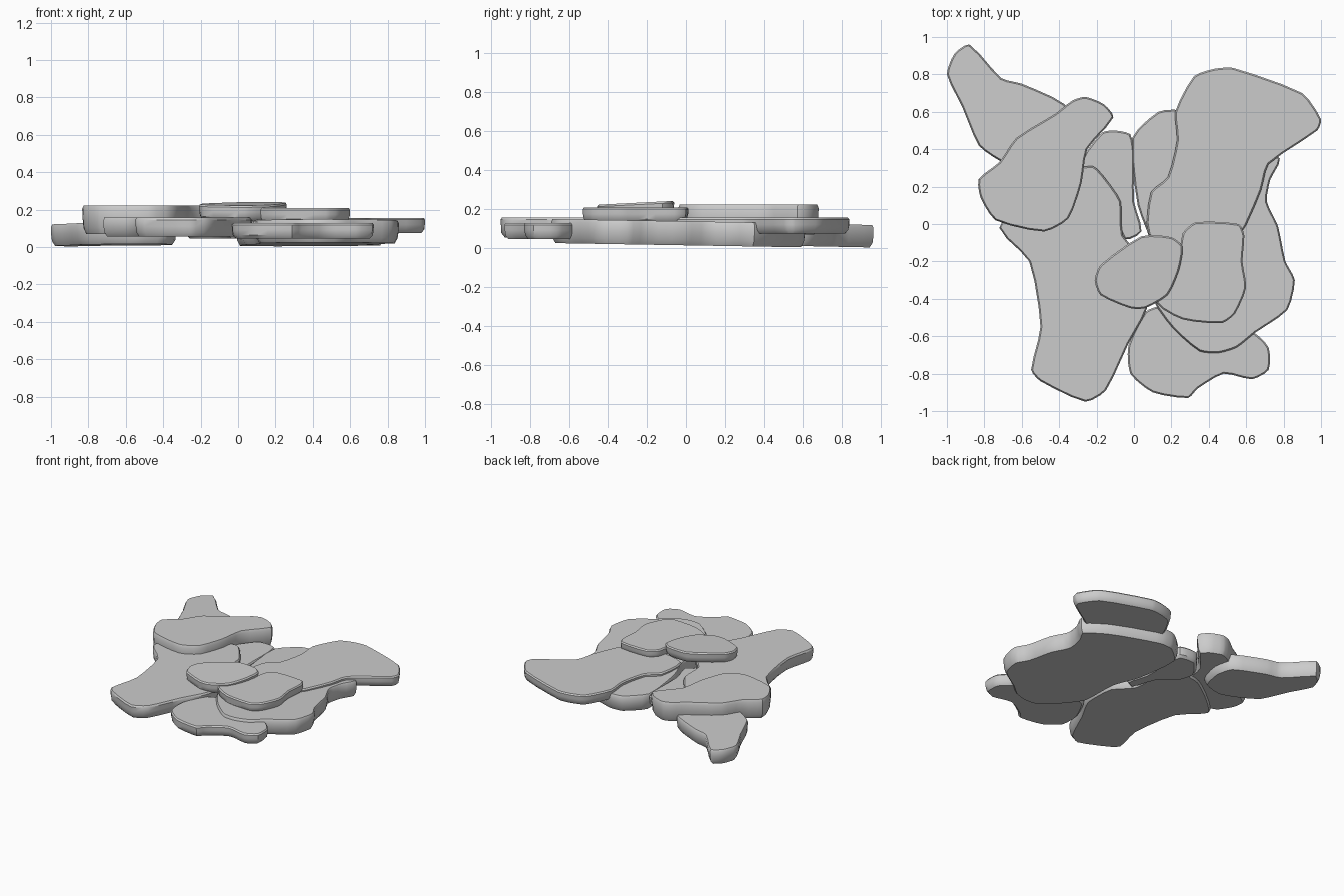
import bpy, bmesh, random
from mathutils import Vector

if "Cube" in bpy.data.objects:
    bpy.data.objects.remove(bpy.data.objects["Cube"])
random.seed(4)


def smooth_outline(pts, n=3):
    # gentle closed spline through the outline points
    p = [Vector(q) for q in pts]
    out = []
    for i in range(len(p)):
        a, b, c, d = (p[(i + k) % len(p)] for k in (-1, 0, 1, 2))
        m = (c - b).length
        ta = (c - a).normalized() * m * 0.6
        tb = (d - b).normalized() * m * 0.6
        for k in range(n):
            t = k / n
            h = t * t * (3 - 2 * t)
            out.append(b * (1 - h) + c * h + ta * (t - 2 * t**2 + t**3) + tb * (t**3 - t**2))
    return out


def slab(name, pts, z0, z1, slope_x=0.0, slope_y=0.0):
    line = smooth_outline(pts)
    n = len(line)
    area = sum(line[i - 1].cross(line[i]) for i in range(n))
    if area < 0:
        line.reverse()
    ctr = sum(line, Vector((0, 0))) / n
    bm = bmesh.new()
    rings = []
    # worn stone edge: inset bottom, full sides, slightly rounded top
    for inset, f, rough in ((0.022, 0, 0), (0.004, 0.22, .004), (0.0, 0.55, .003), (0.0, 0.88, 0), (0.008, 1, 0)):
        ring = []
        for i, p in enumerate(line):
            t = (line[(i + 1) % n] - line[i - 1]).normalized()
            q = p - Vector((t.y, -t.x)) * (inset + random.uniform(0, rough))
            z = z0 + (z1 - z0) * f + (q.x - ctr.x) * slope_x + (q.y - ctr.y) * slope_y
            ring.append(bm.verts.new((q.x, q.y, max(z, 0))))
        rings.append(ring)
    for lo, hi in zip(rings, rings[1:]):
        for i in range(n):
            j = (i + 1) % n
            bm.faces.new((lo[i], lo[j], hi[j], hi[i]))
    caps = [bm.faces.new(rings[0][::-1]), bm.faces.new(rings[-1])]
    bmesh.ops.triangulate(bm, faces=caps)
    me = bpy.data.meshes.new(name)
    bm.to_mesh(me)
    bm.free()
    ob = bpy.data.objects.new(name, me)
    bpy.context.collection.objects.link(ob)
    bpy.ops.object.select_all(action='DESELECT')
    ob.select_set(True)
    bpy.context.view_layer.objects.active = ob
    bpy.ops.object.shade_smooth_by_angle(angle=0.6)


# far left low stone, running under the raised left stone
slab("back_left_stone", [(-1, .8), (-.96, .91), (-.88, .96), (-.71, .78), (-.6, .75), (-.37, .64),
     (-.33, .5), (-.38, .32), (-.55, .27), (-.72, .34), (-.83, .42), (-.92, .63)], .01, .125, 0, -.02)

# raised left stone
slab("left_top_stone", [(-.83, .24), (-.72, .33), (-.63, .46), (-.42, .59), (-.33, .66), (-.26, .68),
     (-.16, .64), (-.11, .57), (-.25, .4), (-.28, .22), (-.35, .03), (-.48, -.04), (-.74, .02), (-.82, .14)],
     .07, .222)

# large front left stone
slab("front_left_stone", [(-.72, -.02), (-.56, -.2), (-.5, -.55), (-.55, -.78), (-.5, -.84), (-.26, -.95),
     (-.15, -.89), (-.03, -.64), (.07, -.45), (.06, -.2), (-.06, -.06), (-.07, .12), (-.15, .24), (-.22, .31),
     (-.38, .28), (-.6, .12)], .055, .157)

# low stone between the left and right groups
slab("middle_low_stone", [(-.28, .34), (-.17, .49), (-.1, .5), (-.02, .48), (.0, .38), (.0, .12), (.04, -.04),
     (-.05, -.08), (-.12, .1), (-.24, .2)], .045, .13)

# large right base stone
slab("right_base_stone", [(.13, .6), (-.01, .46), (.02, .1), (.09, -.1), (.1, -.4), (.21, -.56), (.35, -.68),
     (.45, -.69), (.55, -.66), (.65, -.58), (.82, -.46), (.86, -.3), (.81, -.2), (.77, -.01), (.71, .12),
     (.73, .24), (.78, .35), (.62, .47), (.4, .56), (.24, .61)], .015, .138, 0, -.017)

# upper right stone overlapping the base
slab("back_right_stone", [(.22, .6), (.32, .79), (.43, .83), (.53, .835), (.9, .7), (1, .56), (.98, .5),
     (.72, .32), (.68, .18), (.55, -.08), (.3, -.12), (.08, -.06), (.09, .17), (.18, .25), (.23, .45)],
     .075, .156)

# front right low stone
slab("front_right_stone", [(-.03, -.65), (-.02, -.8), (.1, -.9), (.29, -.93), (.34, -.88), (.48, -.8),
     (.63, -.83), (.72, -.78), (.72, -.66), (.64, -.58), (.4, -.5), (.14, -.44), (.06, -.47)], .045, .129)

# small raised centre stones
slab("centre_top_stone", [(-.21, -.3), (-.18, -.22), (.04, -.065), (.2, -.07), (.26, -.12), (.24, -.25),
     (.18, -.38), (.06, -.45), (-.02, -.45), (-.18, -.38)], .15, .231, 0, .05)
slab("centre_right_top_stone", [(.26, -.05), (.33, .01), (.56, 0), (.59, -.06), (.58, -.2), (.6, -.34),
     (.54, -.48), (.47, -.53), (.26, -.51), (.12, -.42), (.2, -.33), (.24, -.2)], .132, .208)
